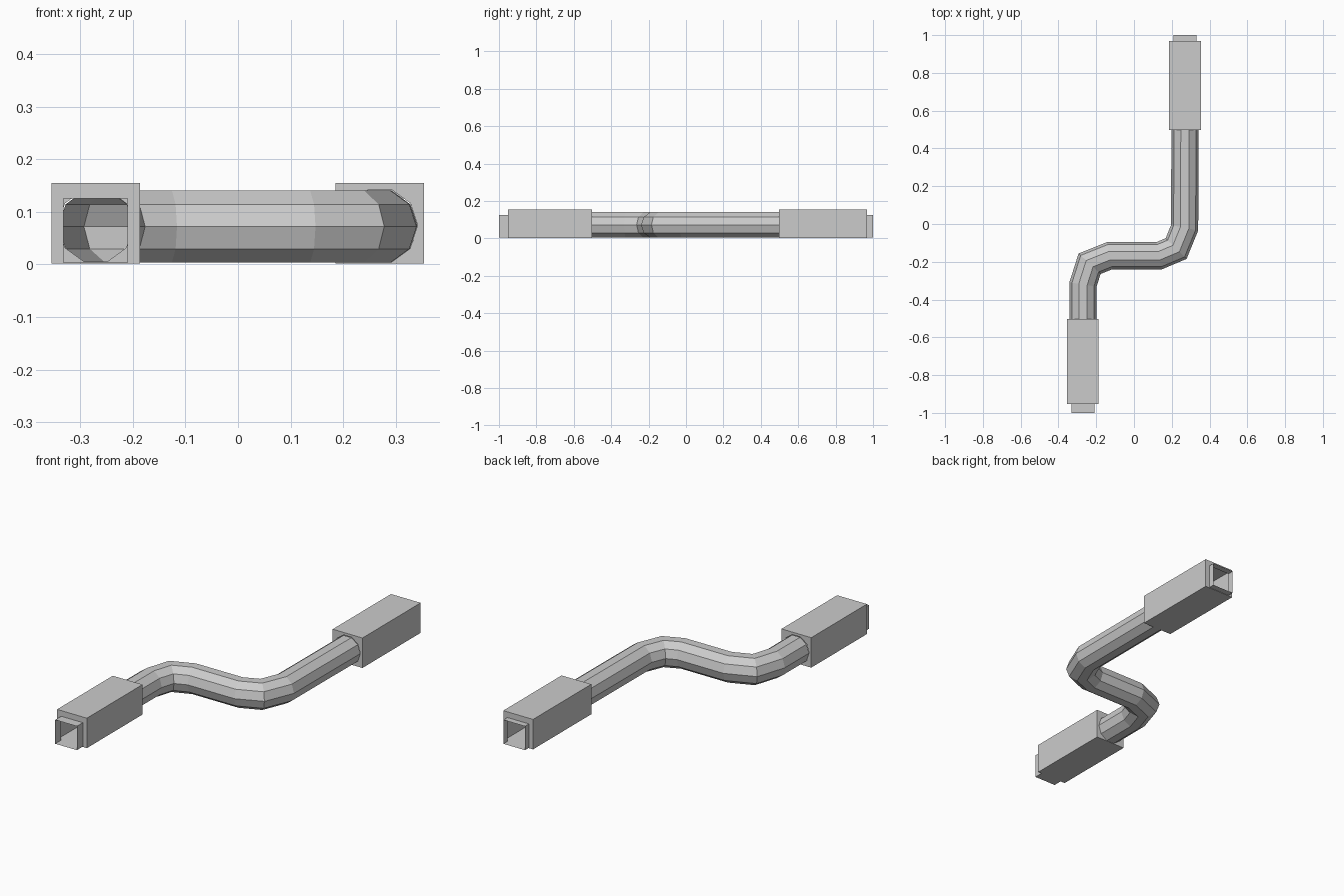
import bpy, bmesh, math
from mathutils import Vector

if "Cube" in bpy.data.objects:
    bpy.data.objects.remove(bpy.data.objects["Cube"])

RADIUS, SIDES, MID_Z = 0.072, 10, 0.072


def make_object(name, bm):
    bmesh.ops.recalc_face_normals(bm, faces=bm.faces)
    mesh = bpy.data.meshes.new(name)
    bm.to_mesh(mesh)
    bm.free()
    obj = bpy.data.objects.new(name, mesh)
    bpy.context.collection.objects.link(obj)
    return obj


def add_ring(bm, points):
    verts = [bm.verts.new(p) for p in points]
    edges = [bm.edges.new((verts[i - 1], verts[i])) for i in range(len(verts))]
    return verts, edges


def skin(bm, a, b):
    for i in range(len(a)):
        bm.faces.new((a[i - 1], a[i], b[i], b[i - 1]))


def circle_points(center, across):
    angles = [2 * math.pi * i / SIDES for i in range(SIDES)]
    return [center + across * (RADIUS * math.cos(a)) + Vector((0, 0, RADIUS * math.sin(a)))
            for a in angles]


def rect_points(x0, x1, y, z0, z1):
    return [(x0, y, z0), (x1, y, z0), (x1, y, z1), (x0, y, z1)]


def cable(path):
    # Ten-sided tube swept along the path with mitred joints
    pts = [Vector((x, y, MID_Z)) for x, y in path]
    bm = bmesh.new()
    previous = None
    for i, p in enumerate(pts):
        d_in = (p - pts[max(i - 1, 0)]).normalized()
        d_out = (pts[min(i + 1, len(pts) - 1)] - p).normalized()
        tangent = (d_in + d_out).normalized()
        across = Vector((-tangent.y, tangent.x, 0))
        across /= tangent.dot(d_in if i else d_out)
        ring, _ = add_ring(bm, circle_points(p, across))
        if previous:
            skin(bm, previous, ring)
        previous = ring
    return make_object("cable", bm)


def connector(name, x, y_cable, y_shoulder, y_tip):
    bm = bmesh.new()
    # Housing walls
    back, back_edges = add_ring(bm, rect_points(x - 0.084, x + 0.084, y_cable, 0.002, 0.155))
    front, front_edges = add_ring(bm, rect_points(x - 0.084, x + 0.084, y_shoulder, 0.002, 0.155))
    skin(bm, back, front)
    # Hollow plug tip
    base, base_edges = add_ring(bm, rect_points(x - 0.061, x + 0.061, y_shoulder, 0.004, 0.126))
    tip, _ = add_ring(bm, rect_points(x - 0.061, x + 0.061, y_tip, 0.004, 0.126))
    skin(bm, base, tip)
    # End walls: shoulder around the plug, and the wall with the cable hole
    _, hole_edges = add_ring(bm, circle_points(Vector((x, y_cable, MID_Z)) + Vector((0, 0, 0.002)),
                                               Vector((1, 0, 0))))
    side = Vector((0, 1, 0))
    for edges in (front_edges + base_edges, back_edges + hole_edges):
        bmesh.ops.triangle_fill(bm, edges=edges, use_beauty=True, normal=side)
    return make_object(name, bm)


cable([(0.27, 0.498), (0.268, -0.02), (0.223, -0.13), (0.133, -0.168),
       (-0.13, -0.168), (-0.235, -0.21), (-0.27, -0.32), (-0.27, -0.503)])
connector("front_connector", -0.271, -0.503, -0.952, -1.0)
connector("back_connector", 0.27, 0.498, 0.968, 1.0)
